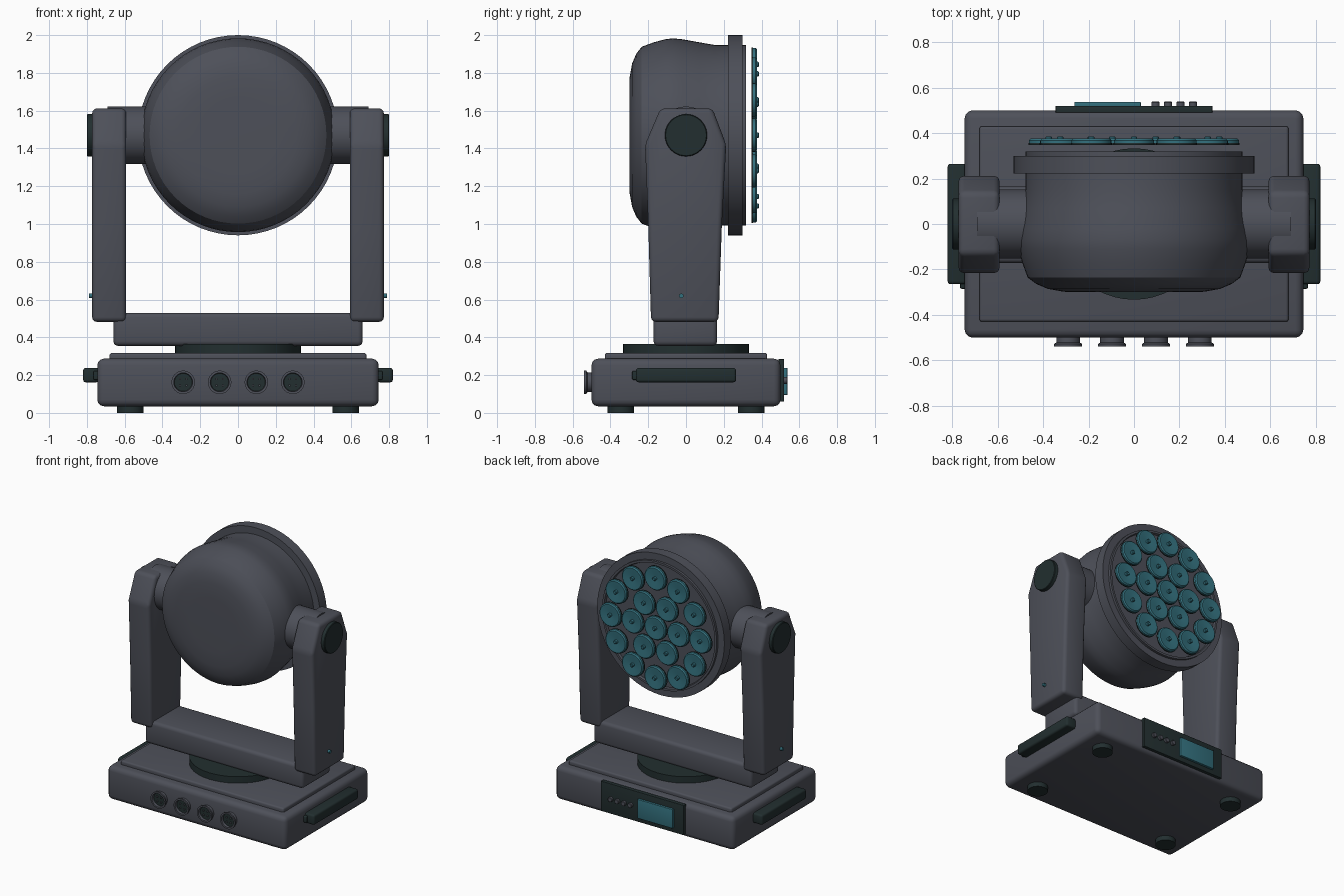
import bpy, bmesh, math
from mathutils import Matrix, Vector

if "Cube" in bpy.data.objects:
    bpy.data.objects.remove(bpy.data.objects["Cube"])


def material(name, rgb):
    m = bpy.data.materials.new(name)
    m.diffuse_color = (*rgb, 1)
    m.use_nodes = True
    m.node_tree.nodes["Principled BSDF"].inputs["Base Color"].default_value = m.diffuse_color
    return m


GREY = material("body_grey", (0.075, 0.08, 0.1))
DARK = material("dark_green", (0.016, 0.028, 0.029))
TEAL = material("teal_glass", (0.034, 0.165, 0.21))


def finish(name, bm, mat):
    bmesh.ops.recalc_face_normals(bm, faces=bm.faces)
    mesh = bpy.data.meshes.new(name)
    bm.to_mesh(mesh)
    bm.free()
    mesh.materials.append(mat)
    ob = bpy.data.objects.new(name, mesh)
    bpy.context.collection.objects.link(ob)
    bpy.ops.object.select_all(action='DESELECT')
    ob.select_set(True)
    bpy.context.view_layer.objects.active = ob
    bpy.ops.object.shade_smooth_by_angle(angle=math.radians(32))
    return ob


def round_edges(bm, width, segments=3):
    if width:
        edges = [e for e in bm.edges if e.calc_face_angle(0) > 0.15]
        bmesh.ops.bevel(bm, geom=edges, offset=width, segments=segments,
                        profile=0.5, affect='EDGES')


def box(name, lo, hi, mat, bevel=0.0):
    lo, hi = Vector(lo), Vector(hi)
    bm = bmesh.new()
    bmesh.ops.create_cube(bm, size=1, matrix=Matrix.Translation((lo + hi) / 2)
                          @ Matrix.Diagonal((*(hi - lo), 1)))
    round_edges(bm, bevel)
    return finish(name, bm, mat)


def prism(name, profile, x0, x1, mat, bevel):
    """Extrude a (y, z) outline along x."""
    bm = bmesh.new()
    face = bm.faces.new([bm.verts.new((x0, y, z)) for y, z in profile])
    new = bmesh.ops.extrude_face_region(bm, geom=[face])["geom"]
    bmesh.ops.translate(bm, vec=(x1 - x0, 0, 0),
                        verts=[v for v in new if isinstance(v, bmesh.types.BMVert)])
    bmesh.ops.recalc_face_normals(bm, faces=bm.faces)
    round_edges(bm, bevel)
    return finish(name, bm, mat)


def lathe(name, profile, centre, axis, mat, steps=48):
    """Spin (radius, height) points about an axis through centre."""
    bm = bmesh.new()
    verts = [bm.verts.new((r, 0, h)) for r, h in profile]
    edges = [bm.edges.new(p) for p in zip(verts, verts[1:])]
    bmesh.ops.spin(bm, geom=verts + edges, cent=(0, 0, 0), axis=(0, 0, 1),
                   angle=math.tau, steps=steps, use_duplicate=False)
    bmesh.ops.remove_doubles(bm, verts=bm.verts, dist=1e-5)
    turn = Vector((0, 0, 1)).rotation_difference(Vector(axis)).to_matrix().to_4x4()
    bm.transform(Matrix.Translation(centre) @ turn)
    return finish(name, bm, mat)


def disc(name, r, h0, h1, centre, axis, mat, steps=32, chamfer=0.0):
    c = chamfer
    pts = [(0, h0), (r, h0), (r, h1 - c), (r - c, h1), (0, h1)]
    if not c:
        pts.pop(3)
        pts[2:] = [(r, h1), (0, h1)]
    return lathe(name, pts, centre, axis, mat, steps)


X, Y, Z = (1, 0, 0), (0, 1, 0), (0, 0, 1)
FRONT = (0, -1, 0)

# Base, stepped lid and turntable
box("base", (-.745, -.5, .035), (.745, .5, .287), GREY, .035)
box("base_lid", (-.68, -.43, .27), (.68, .43, .317), GREY, .012)
disc("turntable", .333, .31, .366, (0, 0, 0), Z, DARK, 48)
for sx in (-1, 1):
    for sy in (-1, 1):
        disc("foot", .07, 0, .04, (sx * .57, sy * .345, 0), Z, DARK)

# Side handles
for s in (-1, 1):
    x0, x1 = sorted((s * .735, s * .82))
    box("side_handle", (x0, -.265, .162), (x1, .265, .238), DARK, .014)
    x0, x1 = sorted((s * .73, s * .765))
    box("handle_mount", (x0, -.285, .175), (x1, .2, .222), DARK, .006)

# Sockets with pins
for x in (-.29, -.097, .097, .29):
    c = (x, 0, .162)
    lathe("socket_ring", [(.052, .49), (.052, .522), (.062, .528), (.062, .54),
                          (.05, .54), (.046, .515), (.046, .49)], c, FRONT, GREY, 32)
    disc("socket_core", .047, .49, .522, c, FRONT, DARK)
    for k in range(4):
        a = math.tau * (k + .5) / 4
        disc("socket_pin", .006, .52, .532,
             (x + .024 * math.cos(a), 0, .162 + .024 * math.sin(a)), FRONT, GREY, 8)

# Control panel
box("control_panel", (-.345, .49, .06), (.345, .52, .285), DARK, .003)
box("screen", (-.262, .515, .095), (.03, .537, .238), TEAL, .003)
for x in (.095, .15, .205, .26):
    disc("panel_button", .018, .515, .538, (x, 0, .172), Y, GREY, 16, .003)

# Yoke
box("yoke_bar", (-.66, -.172, .355), (.66, .165, .53), GREY, .025)
arm = [(-.185, .482), (.172, .482), (.19, 1.0), (.213, 1.42),
       (.14, 1.612), (-.135, 1.612), (-.217, 1.42), (-.2, 1.0)]
for s in (-1, 1):
    prism("yoke_arm", arm, *sorted((s * .592, s * .772)), GREY, .025)
    pivot = (0, 0, 1.47)
    disc("tilt_neck", .152, .40, .69, pivot, (s, 0, 0), GREY, 40)
    disc("pivot_cap", .112, .75, .80, pivot, (s, 0, 0), DARK, 40, .004)
    disc("status_light", .012, .76, .79, (0, -.025, .62), (s, 0, 0), TEAL, 12)

# Head shell, bezel ring and recessed face
HEAD = (0, 0, 1.47)
shell = [(0, -.3), (.2, -.3), (.31, -.298), (.38, -.285), (.43, -.264), (.468, -.235),
         (.492, -.17), (.508, -.11), (.513, -.07), (.508, -.02), (.492, .07),
         (.478, .15), (.478, .25), (0, .25)]
lathe("head_shell", shell, HEAD, Y, GREY, 64)
lathe("bezel_ring", [(.46, .222), (.53, .222), (.53, .3), (.478, .3), (.478, .318),
                     (.462, .318), (.456, .3), (.456, .24)], HEAD, Y, GREY, 64)
disc("lens_plate", .465, .24, .302, HEAD, Y, GREY, 64)

# Lenses: centre, inner ring of six, outer ring of twelve
for count, radius in ((1, 0), (6, .19), (12, .375)):
    for k in range(count):
        a = math.tau * k / count
        c = (radius * math.cos(a), 0, 1.47 + radius * math.sin(a))
        disc("lens_rim", .09, .348, .356, c, Y, DARK, 32)
        lathe("lens", [(0, .352), (.088, .352), (.088, .368), (.08, .376), (.07, .376),
                       (.02, .366), (0, .366)], c, Y, TEAL, 32)
        disc("lens_nub", .014, .36, .386, c, Y, TEAL, 12, .004)
